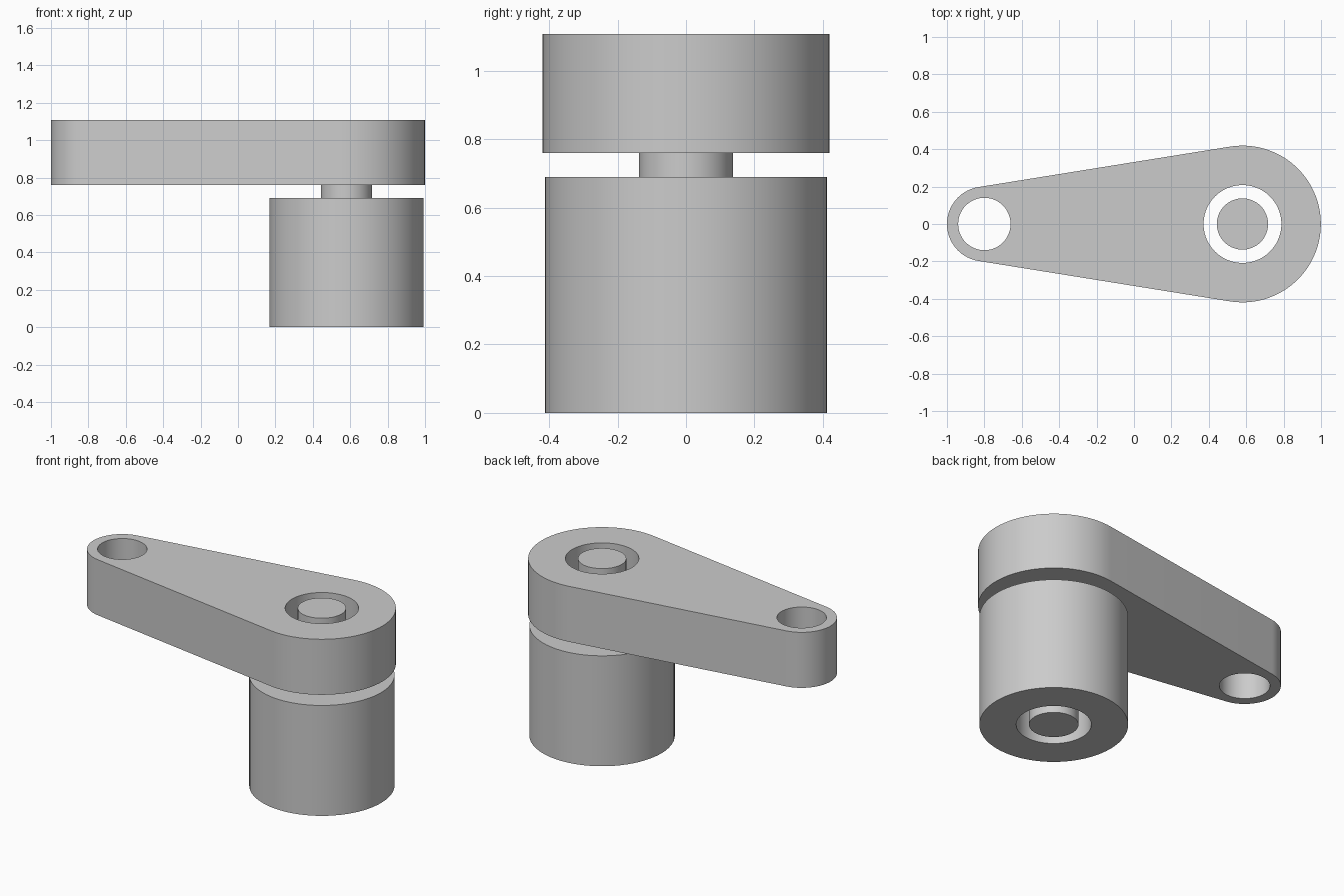
import bpy, bmesh, math
from mathutils import Vector

cube = bpy.data.objects.get("Cube")
if cube:
    bpy.data.objects.remove(cube, do_unlink=True)

BIG = Vector((0.58, 0, 0))      # axis of the shaft, sleeve and wide arm end
SMALL = Vector((-0.8, 0, 0))    # axis of the narrow arm end
BIG_R, SMALL_R = 0.419, 0.2
SLEEVE_R, BORE_R, SHAFT_R, EYE_R = 0.412, 0.208, 0.137, 0.14
SLEEVE_TOP, ARM_BOTTOM, ARM_TOP = 0.69, 0.76, 1.107

grey = bpy.data.materials.new("plain grey")
grey.use_nodes = True
colour = (0.6, 0.6, 0.6, 1)
grey.diffuse_color = colour
grey.node_tree.nodes["Principled BSDF"].inputs["Base Color"].default_value = colour


def arc(centre, radius, start, end, steps):
    """Points along an arc, both ends included."""
    angles = [start + (end - start) * i / steps for i in range(steps + 1)]
    return [centre + radius * Vector((math.cos(a), math.sin(a), 0)) for a in angles]


def circle(centre, radius, steps=72):
    return arc(centre, radius, 0, math.tau, steps)[:-1]


def plate(name, loops, bottom, top):
    """Extrude an outline, with any further loops as through holes."""
    bm = bmesh.new()
    for loop in loops:
        verts = [bm.verts.new((p.x, p.y, bottom)) for p in loop]
        for a, b in zip(verts, verts[1:] + verts[:1]):
            bm.edges.new((a, b))
    bmesh.ops.triangle_fill(bm, edges=bm.edges[:], use_beauty=True)
    lid = bmesh.ops.extrude_face_region(bm, geom=bm.faces[:], use_keep_orig=True)
    raised = [g for g in lid["geom"] if isinstance(g, bmesh.types.BMVert)]
    bmesh.ops.translate(bm, verts=raised, vec=(0, 0, top - bottom))
    bmesh.ops.recalc_face_normals(bm, faces=bm.faces[:])
    mesh = bpy.data.meshes.new(name)
    bm.to_mesh(mesh)
    bm.free()
    mesh.materials.append(grey)
    obj = bpy.data.objects.new(name, mesh)
    bpy.context.collection.objects.link(obj)
    bpy.ops.object.select_all(action="DESELECT")
    obj.select_set(True)
    bpy.context.view_layer.objects.active = obj
    bpy.ops.object.shade_smooth_by_angle(angle=math.radians(30))


# Tapered arm: two arcs joined by their common tangents
tangent = math.pi - math.acos((BIG_R - SMALL_R) / (BIG - SMALL).length)
outline = (arc(BIG, BIG_R, -tangent, tangent, 48)
           + arc(SMALL, SMALL_R, tangent, math.tau - tangent, 36))
plate("crank_arm", [outline, circle(BIG, BORE_R), circle(SMALL, EYE_R)],
      ARM_BOTTOM, ARM_TOP)

# Hollow sleeve below the arm
plate("sleeve", [circle(BIG, SLEEVE_R), circle(BIG, BORE_R)], 0, SLEEVE_TOP)

# Shaft running through both bores
plate("shaft", [circle(BIG, SHAFT_R)], 0, ARM_TOP)
